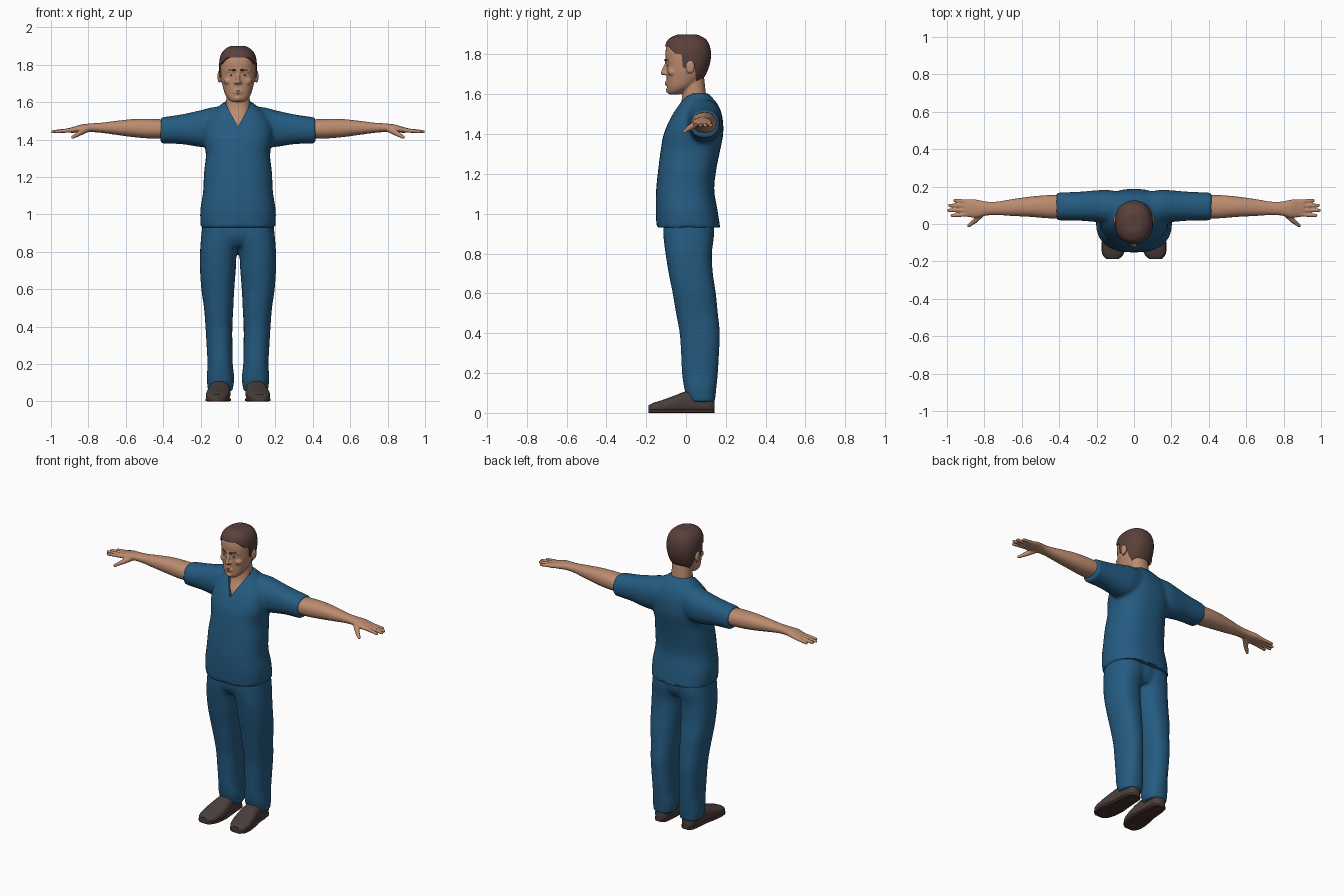
import bpy
import bmesh
from math import cos, sin, pi, copysign
from mathutils import Vector, Matrix

default_cube = bpy.data.objects.get("Cube")
if default_cube:
    bpy.data.objects.remove(default_cube, do_unlink=True)


def material(name, r, g, b):
    m = bpy.data.materials.new(name)
    m.use_nodes = True
    m.diffuse_color = (r, g, b, 1)
    node = next(n for n in m.node_tree.nodes if n.type == 'BSDF_PRINCIPLED')
    node.inputs["Base Color"].default_value = (r, g, b, 1)
    node.inputs["Roughness"].default_value = 0.8
    return m


BLUE = material("blue_cloth", 0.018, 0.105, 0.22)
SKIN = material("skin", 0.50, 0.26, 0.16)
HAIR = material("brown_hair", 0.10, 0.052, 0.043)
SHOE = material("dark_leather", 0.068, 0.05, 0.045)
SOLE = material("dark_red_sole", 0.06, 0.03, 0.027)
LIPS = material("lips", 0.34, 0.14, 0.10)
WHITE = material("eye_white", 0.50, 0.42, 0.36)
IRIS = material("dark_iris", 0.03, 0.02, 0.015)


def loft(bm, rings, axis='z', power=2.2, sides=32, steps=5):
    """Skin through rings given as (position, low_a, high_a, low_b, high_b);
    a ring of four values is centred: (position, half_width, low_b, high_b)."""
    rings = [r if len(r) == 5 else (r[0], -r[1], r[1], r[2], r[3]) for r in rings]
    rings = [Vector(r) for r in rings]
    padded = [rings[0]] + rings + [rings[-1]]
    dense = []
    for a, b, c, d in zip(padded, padded[1:], padded[2:], padded[3:]):
        for i in range(steps):
            t = i / steps
            dense.append(b + (c - a) * (t / 2) + (a * 2 - b * 5 + c * 4 - d) * (t * t / 2)
                         + (b * 3 - a - c * 3 + d) * (t ** 3 / 2))
    dense.append(rings[-1])
    loops = []
    for t, a0, a1, b0, b1 in dense:
        loop = []
        for k in range(sides):
            u, v = cos(2 * pi * k / sides), sin(2 * pi * k / sides)
            a = (a0 + a1) / 2 + (a1 - a0) / 2 * copysign(abs(u) ** (2 / power), u)
            b = (b0 + b1) / 2 + (b1 - b0) / 2 * copysign(abs(v) ** (2 / power), v)
            loop.append(bm.verts.new({'z': (a, b, t), 'x': (t, a, b), 'y': (a, t, b)}[axis]))
        loops.append(loop)
    for low, high in zip(loops, loops[1:]):
        for k in range(sides):
            n = (k + 1) % sides
            bm.faces.new((low[k], low[n], high[n], high[k]))
    bm.faces.new(loops[0])
    bm.faces.new(loops[-1])


def ball(bm, centre, size):
    m = Matrix.Translation(centre) @ Matrix.Diagonal((*size, 1))
    bmesh.ops.create_uvsphere(bm, u_segments=16, v_segments=12, radius=1, matrix=m)


def capsule(bm, start, end, r1, r2):
    p, q = Vector(start), Vector(end)
    turn = (q - p).to_track_quat('Z', 'Y').to_matrix().to_4x4()
    bmesh.ops.create_cone(bm, cap_ends=True, segments=16, radius1=r1, radius2=r2,
                          depth=(q - p).length, matrix=Matrix.Translation((p + q) / 2) @ turn)
    ball(bm, p, (r1, r1, r1))
    ball(bm, q, (r2, r2, r2))


def prism(name, points, direction):
    """Hidden cutter made by extruding an outline."""
    bm = bmesh.new()
    face = bm.faces.new([bm.verts.new(p) for p in points])
    new = bmesh.ops.extrude_face_region(bm, geom=[face])["geom"]
    bmesh.ops.translate(bm, vec=direction, verts=[v for v in new if isinstance(v, bmesh.types.BMVert)])
    bmesh.ops.recalc_face_normals(bm, faces=bm.faces)
    mesh = bpy.data.meshes.new(name)
    bm.to_mesh(mesh)
    obj = bpy.data.objects.new(name, mesh)
    bpy.context.collection.objects.link(obj)
    obj.hide_render = True
    return obj


def finish(name, bm, mat, voxel=0, smooth=3, cutter=None):
    """Mirror the part, fuse its pieces, cut it and shade it."""
    bmesh.ops.recalc_face_normals(bm, faces=bm.faces)
    mesh = bpy.data.meshes.new(name)
    bm.to_mesh(mesh)
    bm.free()
    mesh.materials.append(mat)
    obj = bpy.data.objects.new(name, mesh)
    bpy.context.collection.objects.link(obj)
    obj.modifiers.new("mirror", 'MIRROR').use_mirror_merge = False
    if voxel:
        fuse = obj.modifiers.new("fuse", 'REMESH')
        fuse.mode = 'VOXEL'
        fuse.voxel_size = voxel
        soften = obj.modifiers.new("soften", 'SMOOTH')
        soften.iterations = smooth
    if cutter:
        cut = obj.modifiers.new("cut", 'BOOLEAN')
        cut.object = cutter
        cut.solver = 'EXACT'
    bpy.ops.object.select_all(action='DESELECT')
    obj.select_set(True)
    bpy.context.view_layer.objects.active = obj
    bpy.ops.object.convert(target='MESH')
    if cutter:
        bpy.data.objects.remove(cutter, do_unlink=True)
    bpy.ops.object.shade_smooth_by_angle(angle=0.8)
    return obj


# Shirt: body and sleeves fused, with a V neck cut out
bm = bmesh.new()
loft(bm, [(.93, .2, -.148, .172), (1.02, .202, -.152, .158), (1.12, .187, -.15, .142),
          (1.22, .182, -.14, .152), (1.32, .172, -.127, .172), (1.40, .185, -.112, .187),
          (1.48, .18, -.078, .184), (1.54, .145, -.042, .165), (1.58, .1, -.018, .135),
          (1.605, .07, 0, .112)], power=2.4)
loft(bm, [(.06, -.02, .17, 1.37, 1.58), (.14, 0, .182, 1.36, 1.572), (.2, .01, .18, 1.36, 1.557),
          (.3, .018, .172, 1.375, 1.535), (.415, .02, .168, 1.38, 1.518)], 'x')
v_neck = prism("neck_cutter", [(0, -.3, 1.468), (.088, -.3, 1.63), (-.088, -.3, 1.63)], (0, .33, 0))
finish("shirt", bm, BLUE, .01, 5, v_neck)

# Trousers: hips and two legs
bm = bmesh.new()
loft(bm, [(.83, .09, -.08, .11), (.88, .17, -.11, .135), (.95, .188, -.115, .14)])
loft(bm, [(.055, .03, .16, .012, .145), (.12, .02, .167, -.008, .152), (.2, .028, .163, -.02, .16),
          (.3, .03, .168, -.025, .166), (.4, .03, .174, -.032, .17), (.5, .025, .182, -.05, .16),
          (.6, .02, .196, -.067, .15), (.7, .012, .203, -.087, .135), (.8, .005, .203, -.103, .13),
          (.88, -.02, .197, -.113, .14), (.95, -.03, .19, -.115, .14)], power=2.3)
finish("trousers", bm, BLUE, .01, 4)

# Shoes and soles
foot = [(.142, .075, .12, .01, .06), (.12, .055, .137, 0, .09), (.06, .05, .147, 0, .11),
        (0, .045, .152, 0, .108), (-.06, .04, .165, 0, .086), (-.12, .045, .172, 0, .064),
        (-.165, .06, .166, 0, .05), (-.188, .085, .145, .008, .038)]
bm = bmesh.new()
loft(bm, foot, 'y', 2.7)
finish("shoes", bm, SHOE)
bm = bmesh.new()
loft(bm, [(y, a - .002, b + .002, 0, .018) for y, a, b, _, _ in foot], 'y', 6)
finish("shoe_soles", bm, SOLE)

# Arms with hands
bm = bmesh.new()
loft(bm, [(.36, .03, .155, 1.41, 1.505), (.45, .03, .155, 1.405, 1.51), (.55, .038, .147, 1.412, 1.51),
          (.65, .043, .133, 1.425, 1.5), (.73, .048, .12, 1.436, 1.49), (.79, .045, .12, 1.44, 1.486),
          (.84, .034, .13, 1.438, 1.48), (.88, .036, .132, 1.436, 1.468), (.91, .042, .13, 1.437, 1.46)], 'x')
for base_y, tip_y, tip_x in ((.119, .126, .958), (.097, .1, .985), (.074, .073, .991), (.052, .045, .972)):
    capsule(bm, (.88, base_y, 1.451), (tip_x, tip_y, 1.442), .012, .009)
capsule(bm, (.81, .06, 1.455), (.85, .018, 1.432), .018, .014)
capsule(bm, (.85, .018, 1.432), (.884, -.01, 1.412), .014, .009)
finish("arms", bm, SKIN, .005, 2)

# Head, neck and upper chest
skull = [(1.60, .03, -.085, -.03), (1.615, .05, -.092, 0), (1.64, .068, -.095, .04),
         (1.68, .081, -.097, .082), (1.72, .09, -.098, .103), (1.76, .094, -.1, .115),
         (1.80, .094, -.104, .118), (1.84, .087, -.098, .11), (1.87, .068, -.08, .09),
         (1.89, .035, -.04, .05)]
bm = bmesh.new()
loft(bm, skull, power=2.25)
loft(bm, [(1.43, .09, -.07, .1), (1.5, .086, -.055, .11), (1.55, .07, -.028, .108),
          (1.6, .064, -.018, .1), (1.68, .06, -.015, .092)])
capsule(bm, (0, -.098, 1.757), (0, -.115, 1.707), .008, .012)
ball(bm, (.012, -.104, 1.704), (.01, .011, .009))
capsule(bm, (.056, -.078, 1.768), (.012, -.098, 1.768), .01, .01)
ball(bm, (.05, -.066, 1.712), (.027, .027, .022))
ball(bm, (0, -.082, 1.62), (.022, .02, .017))
ball(bm, (0, -.09, 1.655), (.028, .012, .018))
ball(bm, (.1, .022, 1.737), (.01, .023, .034))
finish("head", bm, SKIN, .005, 2)

# Hair: a shell over the skull, cut along the hairline
bm = bmesh.new()
loft(bm, [(1.6 + (z - 1.6) * 1.033, w + .007, f - .006, b + .008) for z, w, f, b in skull], power=2.25)
hairline = [(-.3, 1.835), (-.09, 1.84), (-.055, 1.805), (-.022, 1.80), (-.016, 1.735), (.004, 1.73),
            (.02, 1.765), (.042, 1.745), (.052, 1.665), (.3, 1.65), (.3, 1.4), (-.3, 1.4)]
hair_cutter = prism("hair_cutter", [(-.3, y, z) for y, z in hairline], (.6, 0, 0))
finish("hair", bm, HAIR, .007, 2, hair_cutter)

# Face details
bm = bmesh.new()
capsule(bm, (.054, -.086, 1.773), (.016, -.105, 1.771), .003, .005)
finish("eyebrows", bm, HAIR)
bm = bmesh.new()
capsule(bm, (.027, -.0895, 1.744), (.044, -.084, 1.744), .006, .005)
finish("eyes", bm, WHITE)
bm = bmesh.new()
ball(bm, (.035, -.0915, 1.744), (.005, .004, .005))
finish("irises", bm, IRIS)
bm = bmesh.new()
capsule(bm, (0, -.1, 1.661), (.02, -.093, 1.657), .005, .003)
capsule(bm, (0, -.099, 1.65), (.018, -.093, 1.654), .006, .003)
finish("lips", bm, LIPS)
